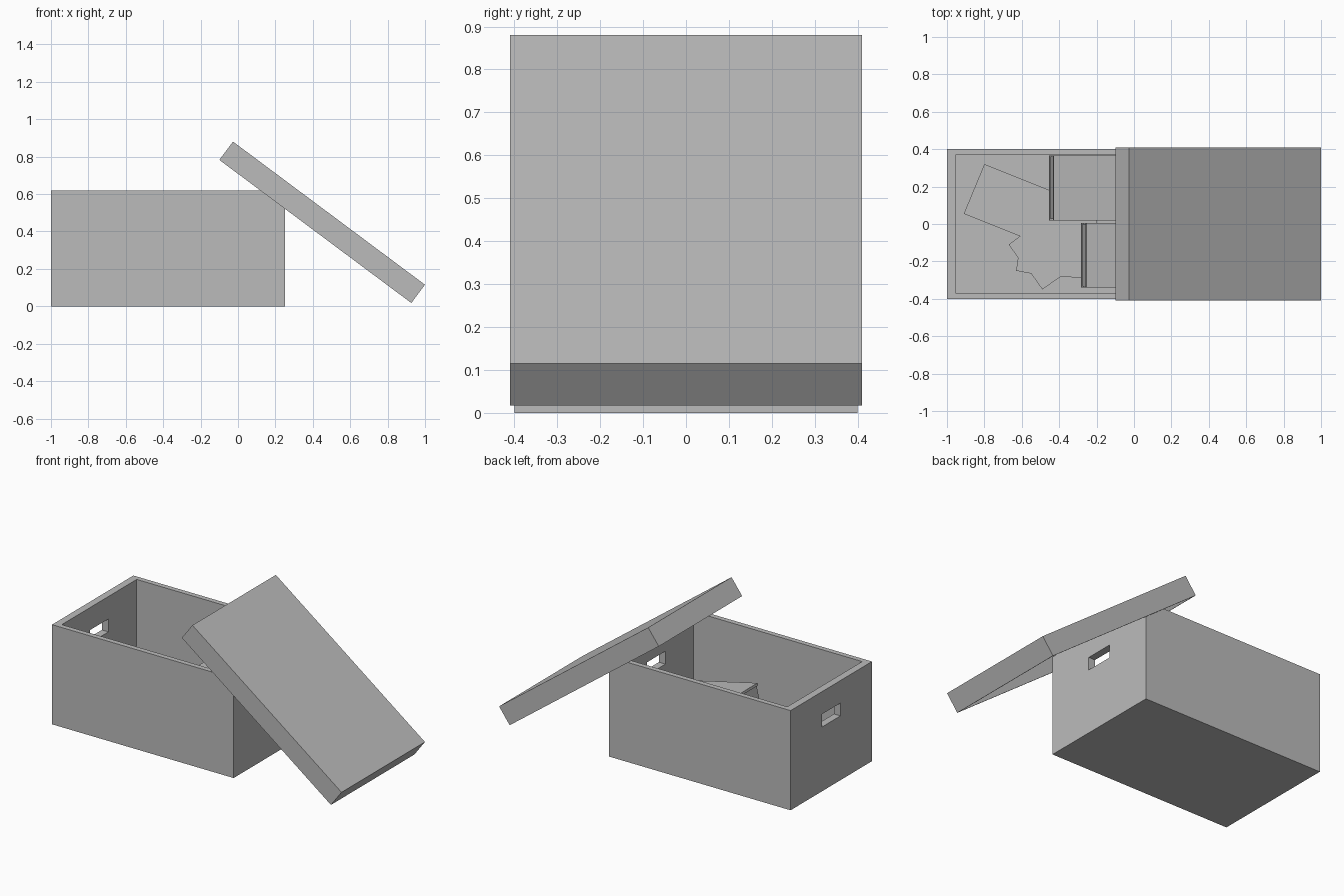
import bpy, bmesh
from math import radians, sin, cos
from mathutils import Matrix, Vector

if "Cube" in bpy.data.objects:
    bpy.data.objects.remove(bpy.data.objects["Cube"], do_unlink=True)

grey = bpy.data.materials.new("cardboard_grey")
grey.use_nodes = True
grey.diffuse_color = (0.5, 0.5, 0.5, 1)
grey.node_tree.nodes["Principled BSDF"].inputs["Base Color"].default_value = (0.5, 0.5, 0.5, 1)


def add(name, bm, matrix=Matrix()):
    mesh = bpy.data.meshes.new(name)
    bmesh.ops.recalc_face_normals(bm, faces=bm.faces)
    bm.to_mesh(mesh)
    bm.free()
    mesh.materials.append(grey)
    obj = bpy.data.objects.new(name, mesh)
    bpy.context.collection.objects.link(obj)
    obj.matrix_world = matrix
    return obj


def block(name, low, high, matrix=Matrix()):
    """Cuboid between two opposite corners."""
    low, high = Vector(low), Vector(high)
    bm = bmesh.new()
    bmesh.ops.create_cube(bm, size=1, matrix=Matrix.Translation((low + high) / 2)
                          @ Matrix.Diagonal((*(high - low), 1)))
    return add(name, bm, matrix)


def cut(target, low, high):
    """Remove a cuboid, given in the target's own axes."""
    cutter = block("cutter", low, high, target.matrix_world.copy())
    cutter.hide_render = True
    mod = target.modifiers.new("cut", "BOOLEAN")
    mod.operation = "DIFFERENCE"
    mod.solver = "EXACT"
    mod.object = cutter
    bpy.context.view_layer.objects.active = target
    bpy.ops.object.modifier_apply(modifier=mod.name)
    bpy.data.objects.remove(cutter, do_unlink=True)


# Open storage box with a hand hole through both ends
box = block("storage_box", (-1, -0.4, 0), (0.25, 0.4, 0.62))
cut(box, (-0.955, -0.368, 0.03), (0.205, 0.368, 0.8))
cut(box, (-1.2, -0.09, 0.4), (0.4, 0.09, 0.48))

# Hollow lid leaning over the end of the box
lean = Matrix.Translation((0.45, 0, 0.449)) @ Matrix.Rotation(radians(36.7), 4, "Y")
lid = block("lid", (-0.64, -0.41, -0.061), (0.64, 0.41, 0.061), lean)
cut(lid, (-0.628, -0.402, -0.2), (0.628, 0.402, 0.025))


# Hardback books tilted down toward the covered end
def book(name, x, z, y0, y1, length, thick, tilt):
    pose = Matrix.Translation((x, 0, z)) @ Matrix.Rotation(radians(tilt), 4, "Y")
    cover = 0.015
    block(name + "_top_cover", (0, y0, -cover), (length, y1, 0), pose)
    block(name + "_bottom_cover", (0, y0, -thick), (length, y1, cover - thick), pose)
    block(name + "_spine", (length - cover, y0, cover - thick), (length, y1, -cover), pose)
    block(name + "_pages", (0.006, y0 + 0.006, cover - thick),
          (length - cover, y1 - 0.006, -cover), pose)


book("wide_book", -0.43, 0.28, 0.02, 0.366, 0.62, 0.13, 11)
book("narrow_book", -0.255, 0.31, -0.34, 0.005, 0.45, 0.13, 13)

# Flat cut-out sheet with a straight end and a jagged end
outline = [(-0.91, 0.055), (-0.8, 0.32), (-0.45, 0.18), (-0.2, 0.02), (-0.2, -0.29),
           (-0.27, -0.29), (-0.39, -0.28), (-0.49, -0.35), (-0.55, -0.265),
           (-0.63, -0.25), (-0.62, -0.18), (-0.67, -0.11), (-0.61, -0.065)]
bm = bmesh.new()
face = bm.faces.new([bm.verts.new((x, y, 0.03)) for x, y in outline])
side = bmesh.ops.extrude_face_region(bm, geom=[face])["geom"]
bmesh.ops.translate(bm, vec=(0, 0, 0.03),
                    verts=[v for v in side if isinstance(v, bmesh.types.BMVert)])
add("jagged_sheet", bm)
